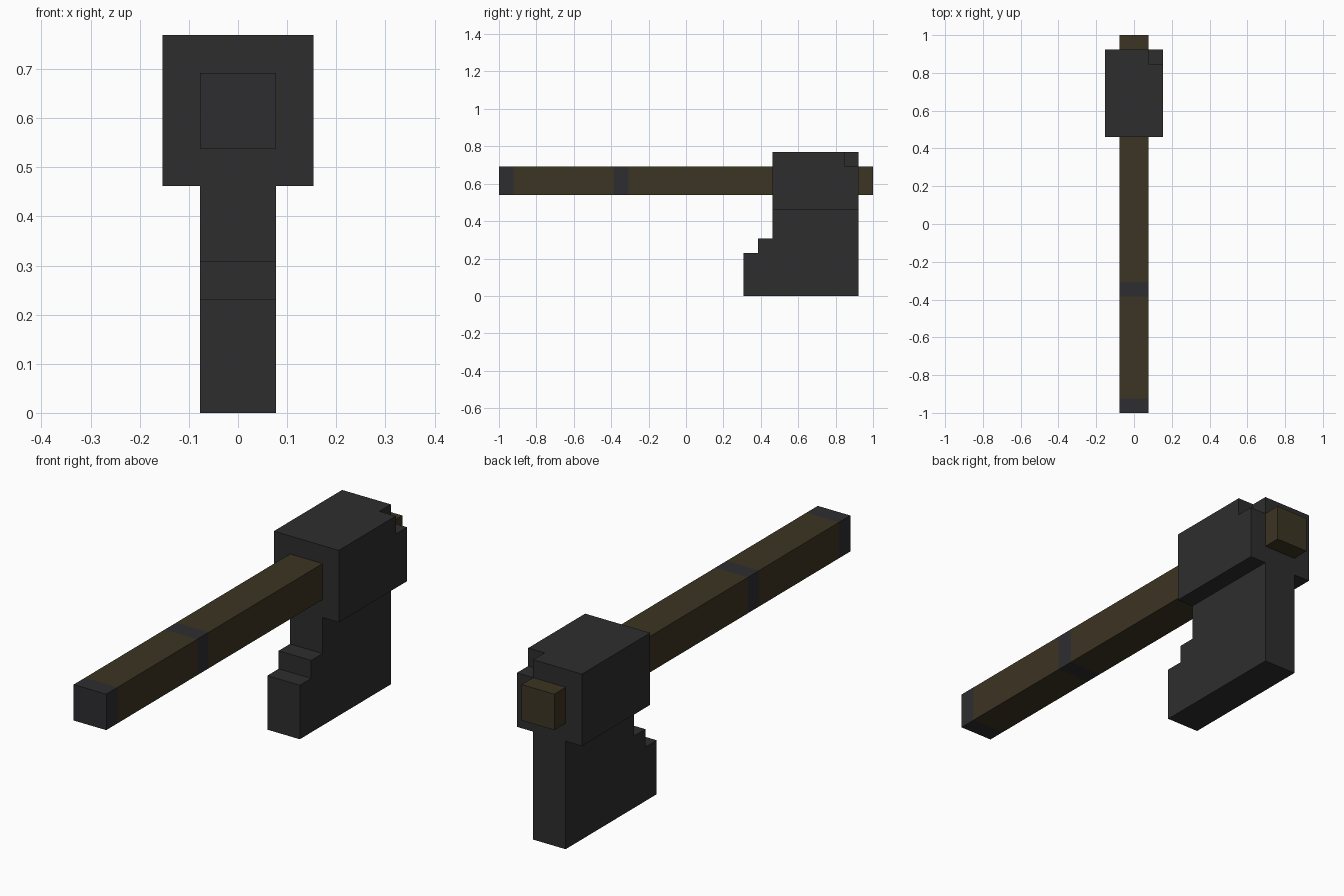
import bpy
import bmesh

if "Cube" in bpy.data.objects:
    bpy.data.objects.remove(bpy.data.objects["Cube"])

U = 1 / 13  # one block unit; the handle is 26 units long


def material(name, rgb):
    m = bpy.data.materials.new(name)
    m.diffuse_color = (*rgb, 1)
    m.use_nodes = True
    m.node_tree.nodes["Principled BSDF"].inputs["Base Color"].default_value = m.diffuse_color
    return m


iron = material("dark_iron", (0.027, 0.027, 0.027))
wood = material("dark_wood", (0.046, 0.035, 0.017))
wrap = material("grey_wrap", (0.027, 0.027, 0.031))


def finish(name, bm, *mats):
    bmesh.ops.recalc_face_normals(bm, faces=bm.faces)
    mesh = bpy.data.meshes.new(name)
    bm.to_mesh(mesh)
    bm.free()
    for m in mats:
        mesh.materials.append(m)
    ob = bpy.data.objects.new(name, mesh)
    bpy.context.collection.objects.link(ob)
    return ob


def box(name, lo, hi, mat):
    bm = bmesh.new()
    bmesh.ops.create_cube(bm, size=1)
    for v in bm.verts:
        for i in range(3):
            v.co[i] = (lo[i] if v.co[i] < 0 else hi[i]) * U
    return finish(name, bm, mat)


def handle_part(name, stops, slots, cap_start):
    """Square bar along y, one material slot per segment, capped on its visible end."""
    bm = bmesh.new()
    rings = [[bm.verts.new((x * U, y * U, z * U))
              for x, z in ((-1, 7), (1, 7), (1, 9), (-1, 9))] for y in stops]
    for a, b, slot in zip(rings, rings[1:], slots):
        for i in range(4):
            j = (i + 1) % 4
            bm.faces.new((a[i], a[j], b[j], b[i])).material_index = slot
    cap = bm.faces.new(rings[0] if cap_start else rings[-1])
    cap.material_index = slots[0] if cap_start else slots[-1]
    return finish(name, bm, wood, wrap)


# Handle with wrapped end and band, and its stub behind the head
handle_part("handle", (-13, -12, -5, -4, 6), (1, 0, 1, 0), True)
handle_part("handle_stub", (12, 13), (0,), False)

# Head block with one chipped corner
head = box("head", (-2, 6, 6), (2, 12, 10), iron)
chip = box("chip_cutter", (1, 11, 9), (3, 13, 11), iron)
chip.hide_render = True
chip.hide_viewport = True
cut = head.modifiers.new("chip", 'BOOLEAN')
cut.operation = 'DIFFERENCE'
cut.solver = 'EXACT'
cut.object = chip

# Stepped blade hanging below the head
bm = bmesh.new()
profile = ((4, 0), (12, 0), (12, 6), (6, 6), (6, 4), (5, 4), (5, 3), (4, 3))
face = bm.faces.new([bm.verts.new((-U, y * U, z * U)) for y, z in profile])
side = bmesh.ops.extrude_face_region(bm, geom=[face])["geom"]
bmesh.ops.translate(bm, vec=(2 * U, 0, 0),
                    verts=[g for g in side if isinstance(g, bmesh.types.BMVert)])
finish("blade", bm, iron)
